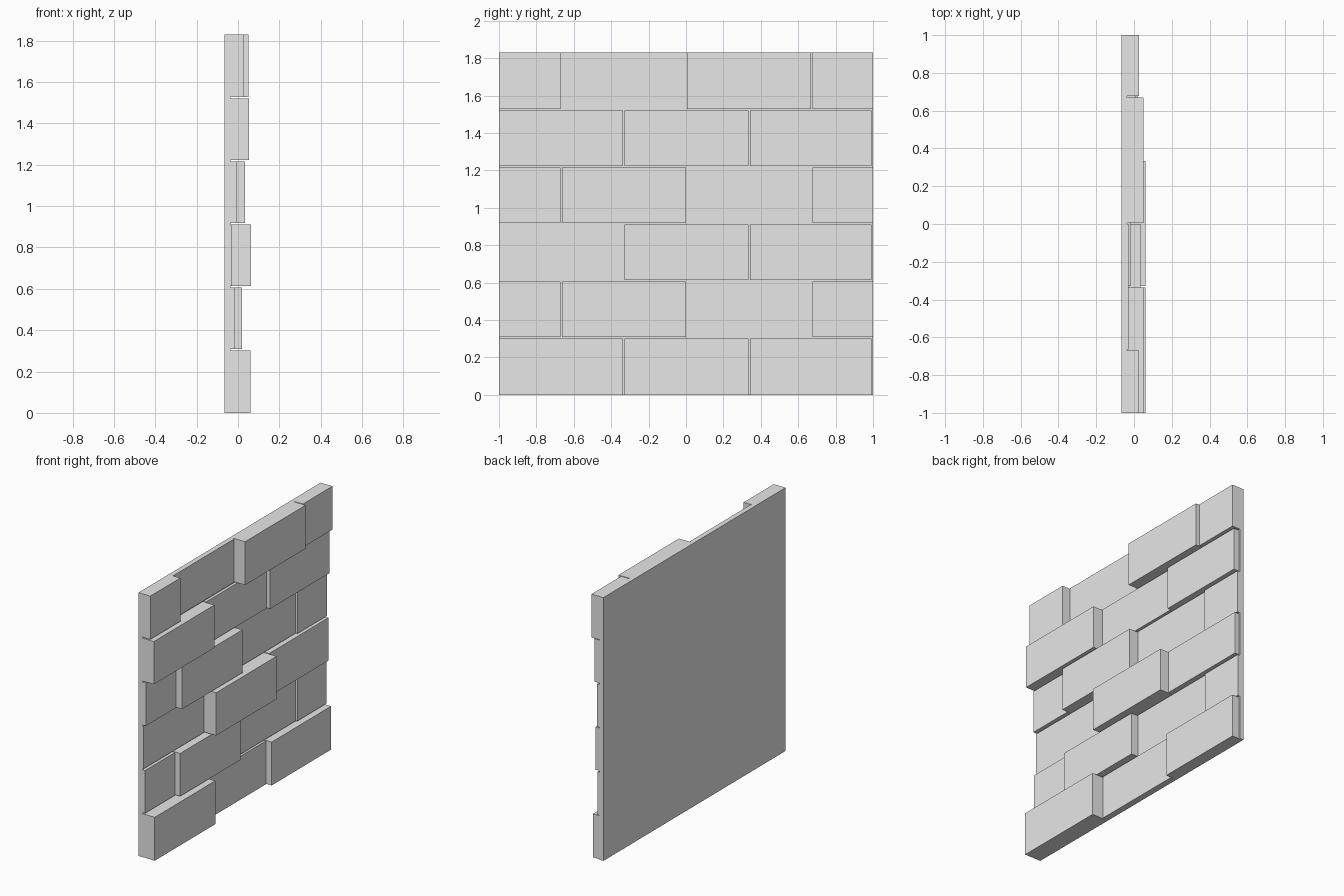
import bpy
import bmesh

cube = bpy.data.objects.get("Cube")
if cube:
    bpy.data.objects.remove(cube, do_unlink=True)

stone = bpy.data.materials.new("light_grey_stone")
stone.use_nodes = True
grey = (0.8, 0.8, 0.8, 1)
stone.diffuse_color = grey
stone.node_tree.nodes["Principled BSDF"].inputs["Base Color"].default_value = grey

BACK, SLAB_FACE = -0.065, -0.036
HEIGHT, ROW = 1.83, 0.305
PITCH, GAP = 0.67, 0.007


def box(name, low, high):
    """Flat-faced box between two corners."""
    bm = bmesh.new()
    bmesh.ops.create_cube(bm, size=1)
    for v in bm.verts:
        v.co = [h if c > 0 else l for c, l, h in zip(v.co, low, high)]
    mesh = bpy.data.meshes.new(name)
    bm.to_mesh(mesh)
    bm.free()
    mesh.materials.append(stone)
    obj = bpy.data.objects.new(name, mesh)
    bpy.context.collection.objects.link(obj)
    return obj


# Backing slab, visible in the joints
box("backing_slab", (BACK, -1, 0), (SLAB_FACE, 1, HEIGHT))

# Face depth of every brick, listed bottom course first
courses = [
    (0.06, -0.02, 0.02),
    (-0.015, 0.02, -0.028, -0.018),
    (-0.028, 0.062, 0.0),
    (-0.008, 0.035, -0.028, -0.015),
    (0.053, -0.016, 0.008),
    (0.026, -0.03, 0.05, 0.026),
]

# Running-bond courses with alternating joints
for r, faces in enumerate(courses):
    bottom = r * ROW + (GAP / 2 if r else 0)
    top = (r + 1) * ROW - (GAP / 2 if r < len(courses) - 1 else 0)
    first = 0.003 - PITCH * (1 if r % 2 else 0.5)
    for i, face in enumerate(faces):
        joint = first + i * PITCH
        start = -1 if i == 0 else joint - PITCH + GAP / 2
        end = min(joint - GAP / 2, 1)
        if i == len(faces) - 1:
            end = 1 if r % 2 else 1 - GAP
        box(f"brick_course_{r + 1}_{i + 1}",
            (SLAB_FACE, start, bottom), (face, end, top))
